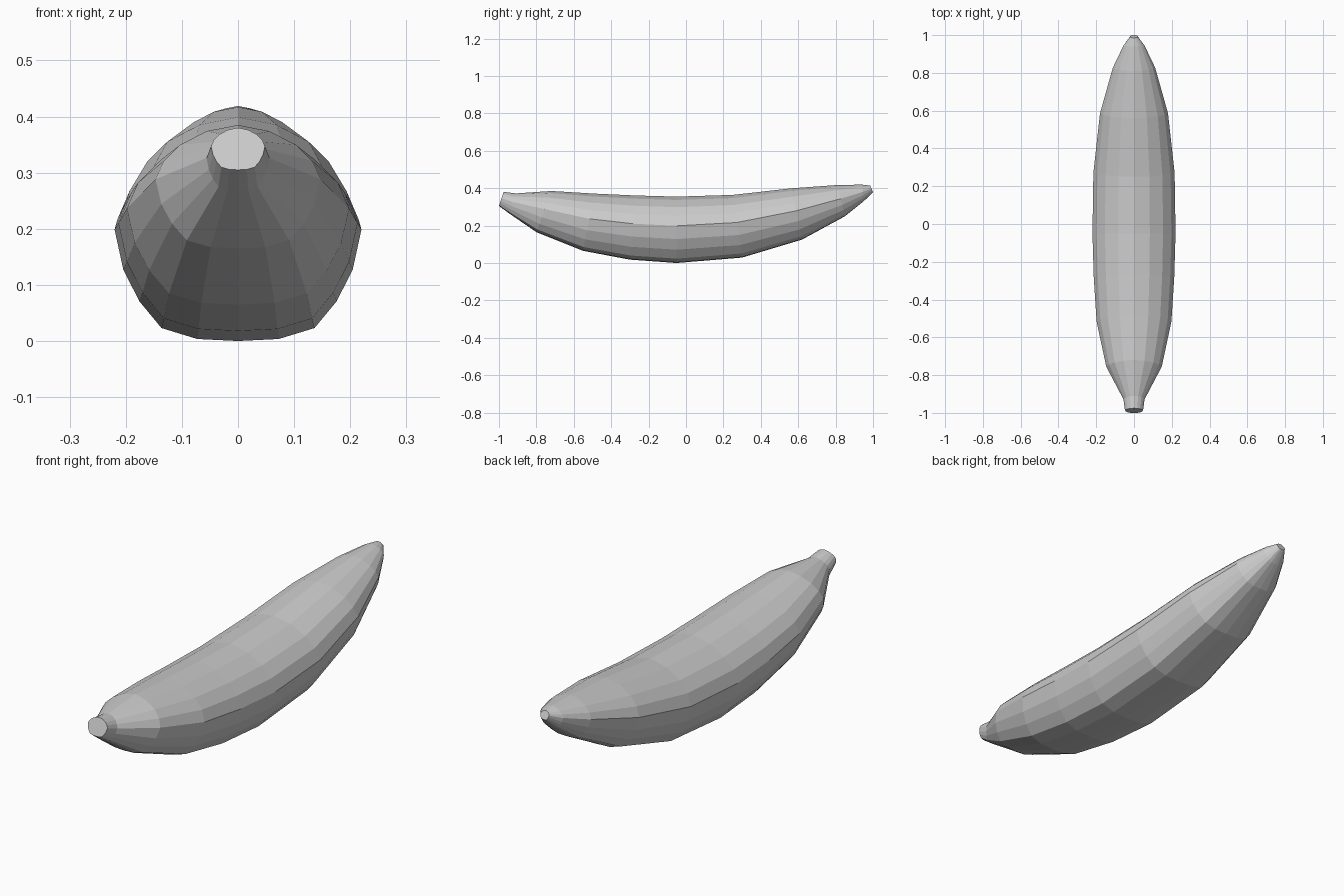
import bpy, bmesh

# half cross-section: (share of half width, share of height), bottom to top
HALF = [(0, 0), (0.33, 0.01), (0.62, 0.065), (0.8, 0.2), (0.93, 0.36),
        (1, 0.56), (0.9, 0.71), (0.7, 0.84), (0.38, 0.95), (0, 1)]
SECTION = HALF + [(-x, t) for x, t in HALF[-2:0:-1]]

# rings along the fruit: bottom y, bottom z, top y, top z, half width
RINGS = [(-1.0, 0.305, -0.975, 0.38, 0.048),
         (-0.95, 0.268, -0.91, 0.372, 0.056),
         (-0.80, 0.165, -0.72, 0.385, 0.147),
         (-0.55, 0.065, -0.49, 0.371, 0.198),
         (-0.30, 0.018, -0.27, 0.361, 0.213),
         (-0.05, 0.0, -0.05, 0.355, 0.22),
         (0.30, 0.029, 0.25, 0.364, 0.215),
         (0.62, 0.125, 0.56, 0.399, 0.18),
         (0.85, 0.25, 0.81, 0.417, 0.112),
         (0.95, 0.33, 0.94, 0.419, 0.056),
         (1.0, 0.379, 0.985, 0.414, 0.021)]

skin = bpy.data.materials.new("grey skin")
skin.diffuse_color = (0.6, 0.6, 0.6, 1)

# banana body: tilted rings bridged together, with flat caps at stem and tip
bm = bmesh.new()
loops = [[bm.verts.new((x * w, yb + (yt - yb) * t, zb + (zt - zb) * t))
          for x, t in SECTION] for yb, zb, yt, zt, w in RINGS]
n = len(SECTION)
for a, b in zip(loops, loops[1:]):
    for i in range(n):
        j = (i + 1) % n
        bm.faces.new((a[i], a[j], b[j], b[i]))
bm.faces.new(loops[0])
bm.faces.new(loops[-1])
bmesh.ops.recalc_face_normals(bm, faces=bm.faces)
mesh = bpy.data.meshes.new("banana")
bm.to_mesh(mesh)
bm.free()
mesh.materials.append(skin)
bpy.context.collection.objects.link(bpy.data.objects.new("banana", mesh))
